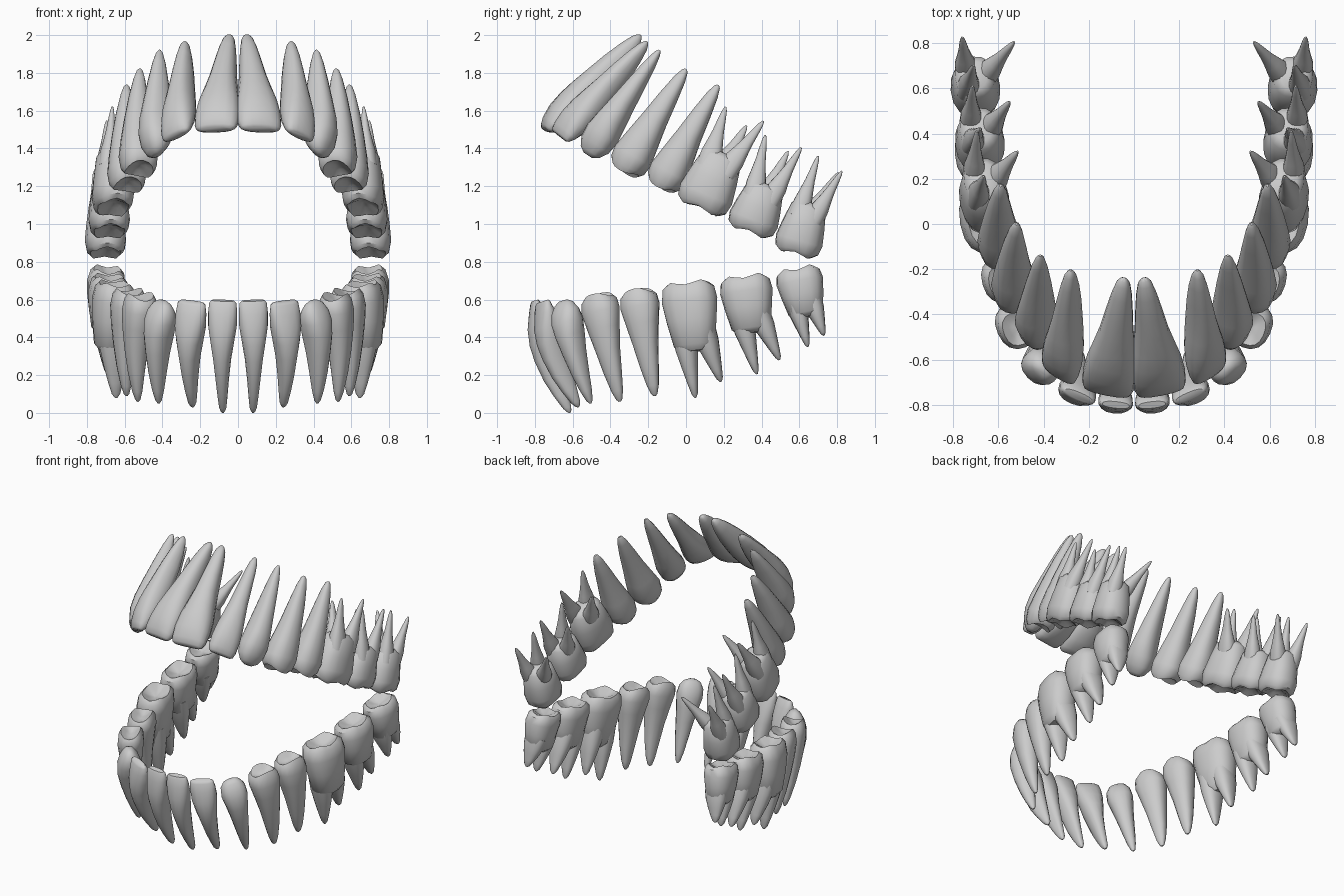
import bpy, bmesh, math
from mathutils import Vector as V

if "Cube" in bpy.data.objects:
    bpy.data.objects.remove(bpy.data.objects["Cube"])

N = 16
# Profile rows: position along axis, mesial-distal width, cheek-tongue width, cusp amount
UPPER_INCISOR = [(0, .72, .2, 0), (.015, .88, .36, 0), (.06, .97, .6, 0), (.16, 1, .88, 0), (.28, .93, 1, 0), (.4, .78, 1, 0),
                 (.54, .62, .92, 0), (.7, .5, .78, 0), (.85, .38, .56, 0), (.95, .26, .34, 0), (.985, .15, .18, 0), (1, .05, .06, 0)]
LOWER_INCISOR = [(0, .78, .22, 0), (.02, .93, .36, 0), (.1, 1, .6, 0), (.22, .98, .9, 0), (.36, .8, 1, 0),
                 (.5, .62, .94, 0), (.68, .46, .78, 0), (.83, .35, .55, 0), (.95, .25, .32, 0), (.985, .14, .18, 0), (1, .05, .06, 0)]
CANINE = [(0, .3, .18, 0), (.03, .66, .44, 0), (.1, .94, .76, 0), (.2, 1, .98, 0), (.33, .84, 1, 0),
          (.5, .66, .84, 0), (.7, .49, .62, 0), (.87, .33, .4, 0), (.97, .18, .21, 0), (1, .06, .06, 0)]
PREMOLAR = [(.05, .12, .12, 0), (.035, .4, .4, .6), (0, .74, .74, 1), (.04, .93, .92, .6), (.14, 1, 1, 0),
            (.3, .84, .88, 0), (.5, .64, .7, 0), (.72, .47, .5, 0), (.9, .3, .3, 0), (.98, .16, .16, 0), (1, .06, .06, 0)]
MOLAR = [(.13, .12, .12, 0), (.09, .4, .4, .6), (0, .74, .74, 1), (.07, .93, .92, .6), (.28, 1, 1, 0),
         (.6, .9, .92, 0), (1, .74, .78, 0), (1.1, .5, .5, 0)]
LOWER_ROOT = [(0, 1, 1, 0), (.3, .9, .88, 0), (.55, .66, .68, 0), (.78, .43, .45, 0), (.94, .25, .26, 0), (1, .08, .08, 0)]
UPPER_ROOT = [(0, 1, 1, 0), (.25, .9, .9, 0), (.42, .68, .68, 0), (.6, .48, .48, 0), (.8, .33, .33, 0), (.94, .2, .2, 0), (1, .08, .08, 0)]


def loft(bm, start, end, m, b, md, bl, prof, bow=0, cusp=0, lobes=2):
    """Skin rounded sections along an axis, with bowed centre line and cusps."""
    ax = end - start
    a = ax.normalized()
    rings = []
    for t, wm, wb, k in prof:
        c = start + ax * t + b * (bow * math.sin(math.pi * min(t, 1)))
        ring = []
        for i in range(N):
            th = 2 * math.pi * i / N
            ct, st = math.cos(th), math.sin(th)
            x = math.copysign(abs(ct) ** .85, ct) * md * wm / 2
            y = math.copysign(abs(st) ** .85, st) * bl * wb / 2
            ring.append(bm.verts.new(c + m * x + b * y + a * (cusp * k * math.cos(lobes * th))))
        rings.append(ring)
    for r, s in zip(rings, rings[1:]):
        for i in range(N):
            j = (i + 1) % N
            bm.faces.new((r[i], r[j], s[j], s[i]))
    bm.faces.new(rings[0])
    bm.faces.new(rings[-1])


def frame(start, end, tangent):
    """Along-the-arch and outward directions, square to the tooth axis."""
    a = (end - start).normalized()
    m = (tangent - a * tangent.dot(a)).normalized()
    b = a.cross(m)
    if b.dot(V((start.x, start.y - .1, 0))) < 0:
        b = -b
    return m, b


def build_arch(prefix, teeth):
    pts = [V(t[1]) for t in teeth]
    first = V((-pts[0].x, pts[0].y, pts[0].z))
    for i, (name, crown, end, md, bl, prof, bow, roots) in enumerate(teeth):
        prev = pts[i - 1] if i else first
        nxt = pts[min(i + 1, len(pts) - 1)]
        p, e = pts[i], V(end)
        m, b = frame(p, e, nxt - prev)
        bm = bmesh.new()
        cusp, lobes = {id(MOLAR): (.009, 4), id(PREMOLAR): (.014, 2)}.get(id(prof), (0, 2))
        loft(bm, p, e, m, b, md, bl, prof, bow, cusp, lobes)
        # separate tapering roots below the neck
        for k, tip in enumerate(roots):
            tip = V(tip)
            if len(roots) == 2:
                om, ob = md * (-.17, .17)[k], 0
                rm, rb, rprof, inset = md * .44, bl * .8, LOWER_ROOT, .3
            else:
                om, ob = md * (-.15, .17, .04)[k], bl * (.16, .16, -.17)[k]
                rm, rb, rprof, inset = md * .42, bl * .46, UPPER_ROOT, .25
            s = e + m * om + b * ob - (e - p) * inset
            rmv, rbv = frame(s, tip, m)
            loft(bm, s, tip, rmv, rbv, rm, rb, rprof)
        bmesh.ops.recalc_face_normals(bm, faces=bm.faces)
        me = bpy.data.meshes.new(prefix + name)
        bm.to_mesh(me)
        bm.free()
        tooth = bpy.data.objects.new(prefix + name, me)
        bpy.context.collection.objects.link(tooth)
        bpy.context.view_layer.objects.active = tooth
        tooth.select_set(True)
        bpy.ops.object.shade_smooth_by_angle(angle=math.radians(45))
        tooth.select_set(False)
        # opposite side of the jaw
        mod = tooth.modifiers.new("mirror", "MIRROR")
        mod.use_mirror_merge = False


# name, biting end, root tip (or molar neck), widths, profile, bow, root tips
upper = [
    ("central_incisor", (.12, -.745, 1.5), (.045, -.24, 2.0), .24, .18, UPPER_INCISOR, -.012, []),
    ("lateral_incisor", (.33, -.67, 1.465), (.28, -.205, 1.965), .19, .16, UPPER_INCISOR, -.012, []),
    ("canine", (.44, -.52, 1.365), (.415, -.14, 1.92), .185, .18, CANINE, .0, []),
    ("first_premolar", (.525, -.325, 1.285), (.52, .0, 1.82), .215, .2, PREMOLAR, .01, []),
    ("second_premolar", (.585, -.13, 1.2), (.59, .17, 1.735), .21, .2, PREMOLAR, .01, []),
    ("first_molar", (.66, .075, 1.085), (.665, .19, 1.35), .3, .22, MOLAR, 0,
     [(.665, .21, 1.62), (.695, .41, 1.545), (.515, .32, 1.52)]),
    ("second_molar", (.68, .335, .96), (.685, .42, 1.19), .27, .22, MOLAR, 0,
     [(.68, .42, 1.47), (.715, .61, 1.405), (.55, .54, 1.385)]),
    ("third_molar", (.7, .58, .845), (.705, .65, 1.09), .255, .22, MOLAR, 0,
     [(.71, .7, 1.36), (.76, .825, 1.28), (.53, .805, 1.27)]),
]
lower = [
    ("central_incisor", (.08, -.8, .595), (.08, -.615, .0), .155, .14, LOWER_INCISOR, .032, []),
    ("lateral_incisor", (.245, -.76, .59), (.24, -.57, .03), .17, .15, LOWER_INCISOR, .032, []),
    ("canine", (.4, -.65, .595), (.42, -.505, .05), .17, .16, CANINE, .02, []),
    ("first_premolar", (.515, -.465, .62), (.53, -.35, .06), .205, .17, PREMOLAR, .018, []),
    ("second_premolar", (.575, -.255, .645), (.59, -.165, .09), .21, .18, PREMOLAR, .015, []),
    ("first_molar", (.65, .01, .685), (.675, .045, .36), .3, .22, MOLAR, .005,
     [(.645, .05, .08), (.66, .185, .165)]),
    ("second_molar", (.68, .31, .72), (.695, .345, .45), .28, .21, MOLAR, .005,
     [(.685, .375, .205), (.7, .495, .28)]),
    ("third_molar", (.69, .59, .76), (.71, .635, .53), .25, .2, MOLAR, .005,
     [(.725, .645, .35), (.74, .73, .41)]),
]
build_arch("upper_", upper)
build_arch("lower_", lower)
